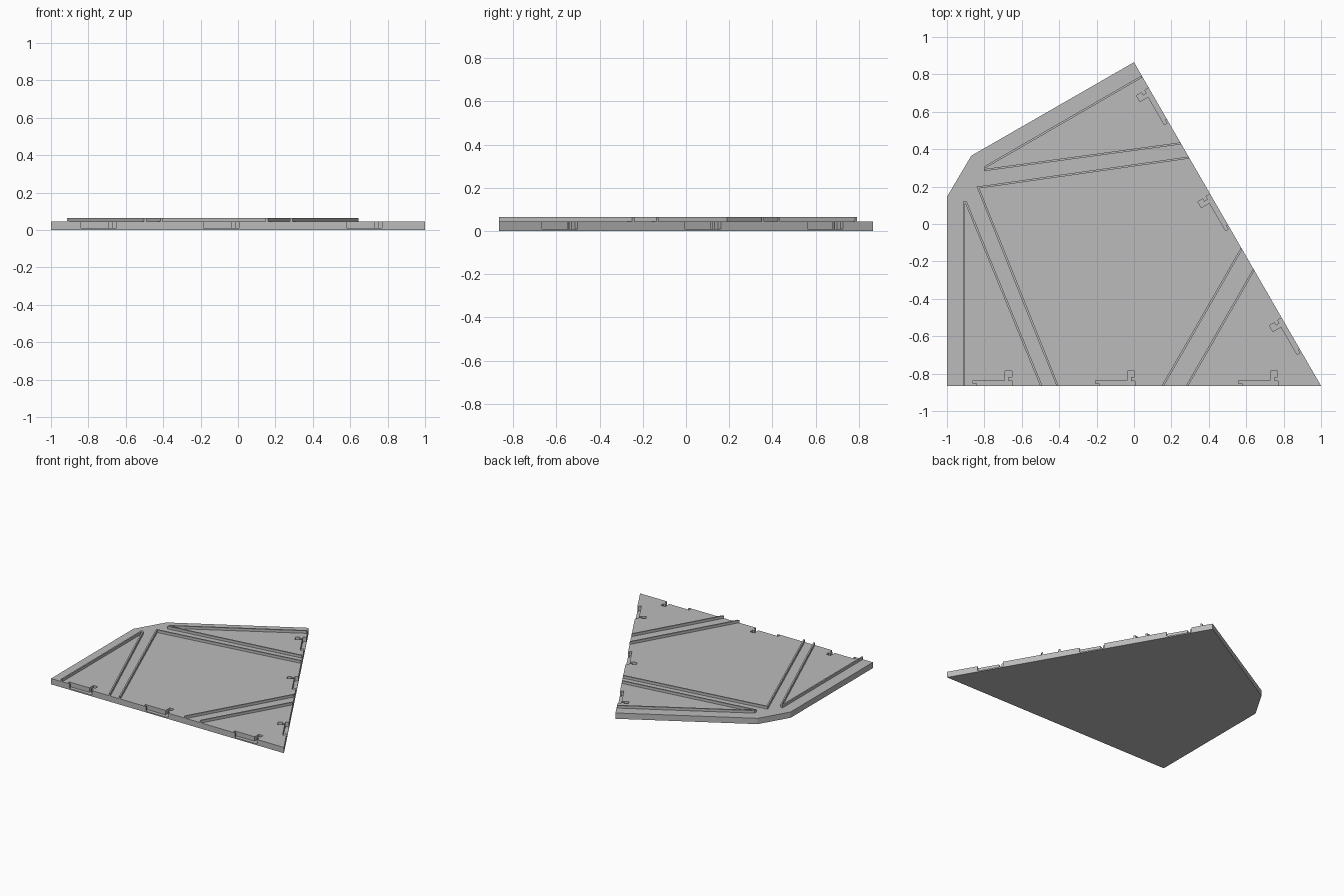
import bpy
import bmesh
from mathutils import Vector

if "Cube" in bpy.data.objects:
    bpy.data.objects.remove(bpy.data.objects["Cube"])

BASE, TOP, RIDGE_TOP, FLOOR = -0.865, 0.045, 0.065, 0.01
WIDTH = 0.011

grey = bpy.data.materials.new("plain_grey")
grey.use_nodes = True
colour = (0.5, 0.5, 0.5, 1)
grey.diffuse_color = colour
grey.node_tree.nodes["Principled BSDF"].inputs["Base Color"].default_value = colour


def prisms(name, outlines, low, high):
    """One object made of flat outlines extruded from low to high."""
    bm = bmesh.new()
    for outline in outlines:
        face = bm.faces.new([bm.verts.new((p[0], p[1], low)) for p in outline])
        ext = bmesh.ops.extrude_face_region(bm, geom=[face])
        verts = [v for v in ext["geom"] if isinstance(v, bmesh.types.BMVert)]
        bmesh.ops.translate(bm, verts=verts, vec=(0, 0, high - low))
    bmesh.ops.recalc_face_normals(bm, faces=bm.faces)
    mesh = bpy.data.meshes.new(name)
    bm.to_mesh(mesh)
    bm.free()
    mesh.materials.append(grey)
    obj = bpy.data.objects.new(name, mesh)
    bpy.context.collection.objects.link(obj)
    return obj


# Base plate
corner_a, corner_b, corner_c = Vector((-1, BASE)), Vector((1, BASE)), Vector((0, -BASE))
plate = prisms("base_plate", [[corner_a, corner_b, corner_c, (-0.87, 0.365), (-1, 0.145)]], 0, TOP)

# Hooked clip pockets along the two long edges
HOOK = [(0, -0.03), (0, 0.011), (-0.022, 0.011), (-0.022, 0.027), (0.15, 0.027), (0.15, 0.078),
        (0.187, 0.078), (0.187, 0.047), (0.17, 0.047), (0.17, 0.025), (0.19, 0.025), (0.19, -0.03)]


def pockets(start, end, distances):
    along = (end - start).normalized()
    inward = Vector((-along.y, along.x))
    return [[start + along * (d + u) + inward * v for u, v in HOOK] for d in distances]


cutter = prisms("pocket_cutter",
                pockets(corner_a, corner_b, (0.16, 0.815, 1.58))
                + pockets(corner_b, corner_c, (0.23, 0.995, 1.65)), FLOOR, 0.1)
cutter.hide_render = True
cut = plate.modifiers.new("pockets", "BOOLEAN")
cut.operation = "DIFFERENCE"
cut.solver = "EXACT"
cut.object = cutter
bpy.context.view_layer.objects.active = plate
bpy.ops.object.modifier_apply(modifier=cut.name)
bpy.data.objects.remove(cutter)

# Raised ridges, with each end cut along a given direction
FLAT, SLANT, UPRIGHT = (1, 0), (-0.5, 0.866), (0, 1)
MITRE = (0.865, -0.5)


def ridge(start, start_cut, end, end_cut):
    a, b = Vector(start), Vector(end)
    run = (b - a).normalized()
    side = Vector((-run.y, run.x))

    def offset(cut_dir):
        d = Vector(cut_dir)
        return d * (WIDTH / 2 / d.dot(side))

    p, q = offset(start_cut), offset(end_cut)
    return [a + p, a - p, b - q, b + q]


RIDGES = {
    "left_outer_ridge": ((-0.909, 0.12), FLAT, (-0.909, BASE), FLAT),
    "left_inner_ridge": ((-0.9, 0.12), FLAT, (-0.496, BASE), FLAT),
    "middle_side_ridge": ((-0.834, 0.195), MITRE, (-0.409, BASE), FLAT),
    "middle_back_ridge": ((-0.834, 0.195), MITRE, (0.293, 0.355), SLANT),
    "back_inner_ridge": ((-0.802, 0.288), UPRIGHT, (0.249, 0.431), SLANT),
    "back_outer_ridge": ((-0.802, 0.301), UPRIGHT, (0.042, 0.788), SLANT),
    "corner_inner_ridge": ((0.575, -0.132), SLANT, (0.154, BASE), FLAT),
    "corner_outer_ridge": ((0.64, -0.245), SLANT, (0.284, BASE), FLAT),
}
for name, ends in RIDGES.items():
    prisms(name, [ridge(*ends)], TOP, RIDGE_TOP)
